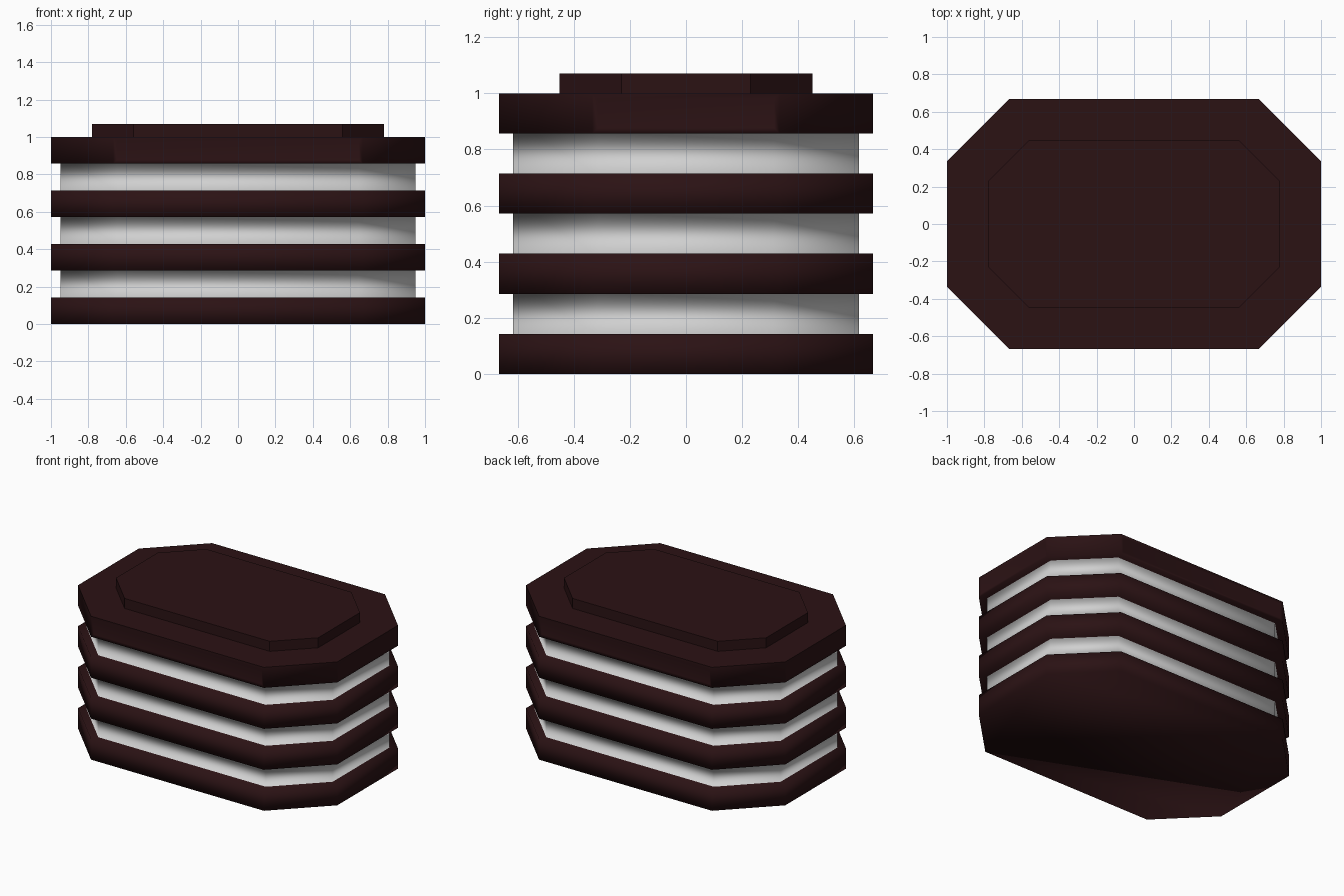
import bpy
import bmesh

cube = bpy.data.objects.get("Cube")
if cube:
    bpy.data.objects.remove(cube, do_unlink=True)


def material(name, color):
    mat = bpy.data.materials.new(name)
    mat.use_nodes = True
    mat.diffuse_color = color
    mat.node_tree.nodes["Principled BSDF"].inputs["Base Color"].default_value = color
    return mat


maroon = material("dark_maroon", (0.024, 0.006, 0.007, 1))
white = material("soft_white", (0.63, 0.63, 0.63, 1))


def octagon(bm, hx, hy, cut, z):
    """Ring of vertices for a rectangle with cut corners."""
    pts = []
    for sx, sy in ((1, 1), (-1, 1), (-1, -1), (1, -1)):
        pair = [(sx * hx, sy * (hy - cut)), (sx * (hx - cut), sy * hy)]
        pts += pair if sx * sy > 0 else pair[::-1]
    return [bm.verts.new((x, y, z)) for x, y in pts]


def bridge(bm, low, high):
    n = len(low)
    return [bm.faces.new((low[i], low[(i + 1) % n], high[(i + 1) % n], high[i]))
            for i in range(n)]


def finish(bm, name, mats):
    mesh = bpy.data.meshes.new(name)
    bm.normal_update()
    bm.to_mesh(mesh)
    bm.free()
    for mat in mats:
        mesh.materials.append(mat)
    obj = bpy.data.objects.new(name, mesh)
    bpy.context.collection.objects.link(obj)
    return obj


SLAB = (1.0, 0.667, 0.333)
CORE = (0.95, 0.617, 0.304)
PLATE = (0.78, 0.45, 0.22)
STEP = 1 / 7

# Stacked body: wide slabs alternating with recessed white bands
bm = bmesh.new()
rings = []
for level in range(7):
    size = CORE if level % 2 else SLAB
    rings += [octagon(bm, *size, level * STEP), octagon(bm, *size, (level + 1) * STEP)]
bm.faces.new(rings[0][::-1])
top = bm.faces.new(rings[-1])
for i in range(len(rings) - 1):
    walls = bridge(bm, rings[i], rings[i + 1])
    for face in walls:
        # Walls sit on even steps; every second wall is a white band
        face.material_index = 1 if i % 4 == 2 else 0
for face in bm.faces:
    face.smooth = True
top.smooth = False
for edge in top.edges:
    edge.smooth = False

# Shallow panels on the four main sides of the top slab
bm.normal_update()
panels = [f for f in walls if max(abs(f.normal.x), abs(f.normal.y)) > 0.9]
bmesh.ops.inset_individual(bm, faces=panels, thickness=0.028, depth=-0.004)
finish(bm, "layered_body", (maroon, white))

# Raised lid plate
bm = bmesh.new()
low, high = octagon(bm, *PLATE, 1.0), octagon(bm, *PLATE, 1.07)
bridge(bm, low, high)
bm.faces.new(low[::-1])
bm.faces.new(high)
finish(bm, "lid_plate", (maroon,))
